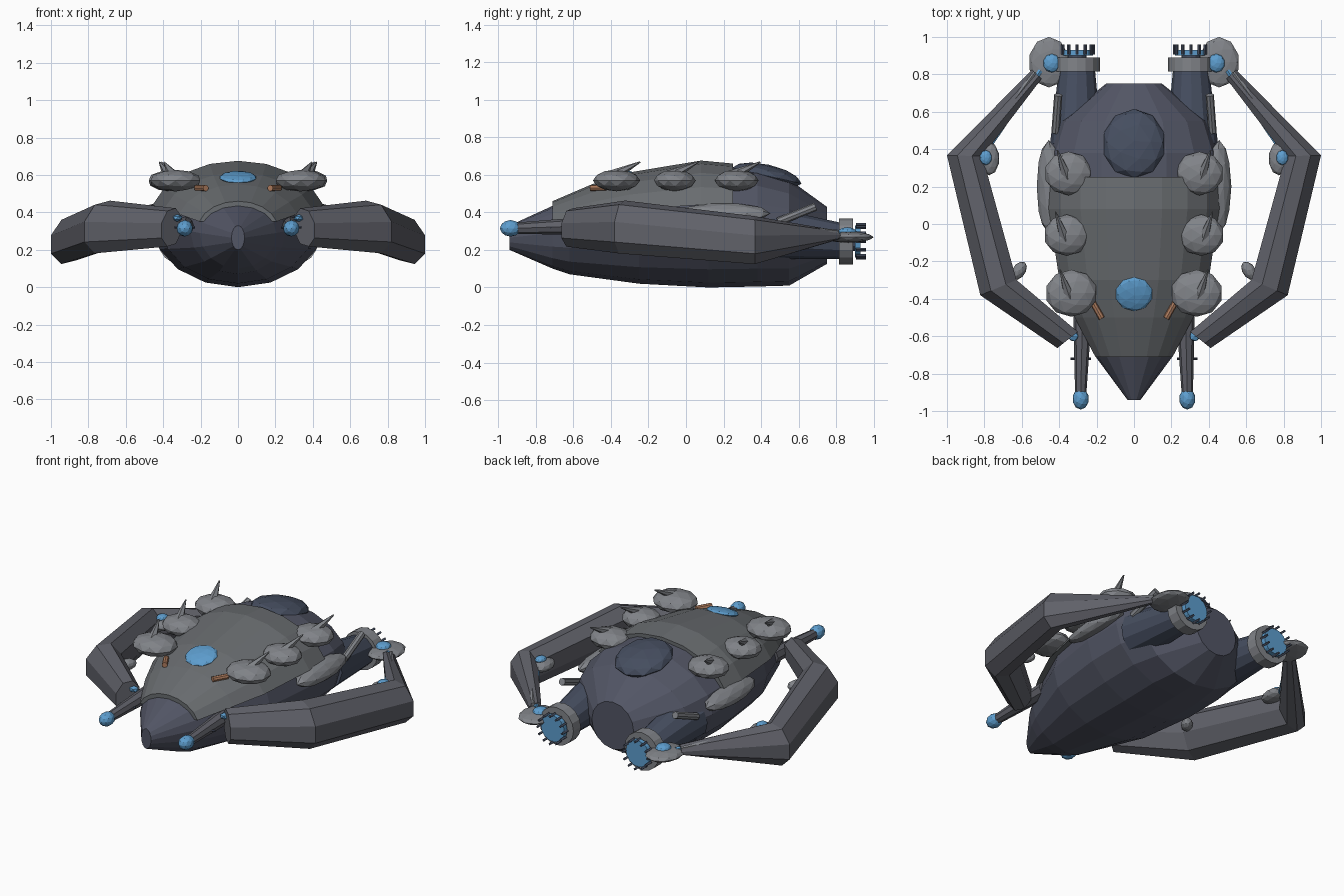
import bpy, bmesh
from math import sin, cos, pi, radians
from mathutils import Vector, Matrix

if "Cube" in bpy.data.objects:
    bpy.data.objects.remove(bpy.data.objects["Cube"])


def material(name, r, g, b):
    m = bpy.data.materials.new(name)
    m.diffuse_color = (r, g, b, 1)
    m.use_nodes = True
    m.node_tree.nodes["Principled BSDF"].inputs["Base Color"].default_value = m.diffuse_color
    return m


HULL = material("slate", .085, .092, .13)
SHELL = material("shell_grey", .14, .15, .16)
ARM = material("arm_grey", .115, .118, .14)
POD = material("pod_grey", .22, .23, .25)
DARK = material("dark_blue", .06, .075, .115)
BLUE = material("glow_blue", .11, .34, .62)
COPPER = material("copper", .42, .2, .11)


def finish(name, bm, mat):
    bmesh.ops.recalc_face_normals(bm, faces=bm.faces)
    me = bpy.data.meshes.new(name)
    bm.to_mesh(me)
    bm.free()
    me.materials.append(mat)
    ob = bpy.data.objects.new(name, me)
    bpy.context.collection.objects.link(ob)
    return ob


def loft(name, rings, mat):
    """Skin a list of equal-length closed rings and cap both ends."""
    bm = bmesh.new()
    vs = [[bm.verts.new(p) for p in r] for r in rings]
    n = len(vs[0])
    for a, b in zip(vs, vs[1:]):
        for i in range(n):
            j = (i + 1) % n
            bm.faces.new((a[i], a[j], b[j], b[i]))
    bm.faces.new(vs[0])
    bm.faces.new(vs[-1])
    return finish(name, bm, mat)


def blob(name, c, r, mat, rot=(0, 0, 0), sub=2):
    bm = bmesh.new()
    bmesh.ops.create_icosphere(bm, subdivisions=sub, radius=1)
    ob = finish(name, bm, mat)
    ob.location, ob.scale, ob.rotation_euler = c, r, rot
    return ob


def bar(name, a, b, r1, r2, mat, sides=8):
    a, b = Vector(a), Vector(b)
    d = b - a
    bm = bmesh.new()
    mtx = Matrix.Translation((a + b) / 2) @ d.to_track_quat('Z', 'Y').to_matrix().to_4x4()
    bmesh.ops.create_cone(bm, cap_ends=True, segments=sides, radius1=r1, radius2=r2,
                          depth=d.length, matrix=mtx)
    return finish(name, bm, mat)


def section(y, hw, bot, mid, top, angles):
    return [(hw * cos(t), y, mid + (top - mid if sin(t) > 0 else mid - bot) * sin(t)) for t in angles]


# hull: y, half width, bottom, middle, top
full = [2 * pi * i / 16 for i in range(16)]
hull = [(-.94, .035, .20, .265, .33), (-.71, .205, .10, .29, .435), (-.62, .255, .07, .30, .475),
        (-.25, .405, .02, .32, .60), (.12, .455, 0, .33, .65), (.38, .455, .005, .33, .63),
        (.55, .40, .01, .32, .575), (.75, .15, .125, .28, .43)]
loft("hull", [section(*s, full) for s in hull], HULL)

# armour shell over the front and middle of the back
arc = [radians(16 + 148 * i / 8) for i in range(9)]
shell = [(-.71, .215, .2, .31, .46), (-.5, .33, .2, .33, .55), (-.3, .415, .2, .34, .613),
         (.08, .475, .2, .35, .676), (.25, .475, .2, .35, .66)]
loft("armour_shell", [section(*s, arc) for s in shell], SHELL)

# dome behind the shell and glowing plate in front
blob("rear_dome", (0, .43, .595), (.17, .19, .06), DARK, (-.22, 0, 0))
blob("front_gem", (0, -.375, .587), (.1, .095, .022), BLUE, (.3, 0, 0))

for s, side in ((1, "right"), (-1, "left")):
    def nm(part):
        return side + "_" + part

    def P(x, y, z):
        return (s * x, y, z)

    # spiked pods on the back
    for i, (x, y, r) in enumerate(((.335, -.37, .14), (.36, -.06, .123), (.35, .27, .13))):
        blob(nm(f"pod_{i}"), P(x, y, .57), (r, r * .9, .058), POD)
        bar(nm(f"pod_spike_{i}"), P(x + .01, y - .02, .595), P(x + .06, y + .125, .668), .032, .004, POD, 6)

    # copper barrels under the front pods
    bar(nm("barrel"), P(.22, -.42, .53), P(.172, -.505, .53), .017, .017, COPPER)

    # flank bulge
    blob(nm("flank_bulge"), P(.455, .2, .395), (.07, .25, .05), POD, (0, s * .5, 0))

    # bent arm: centre, width direction, half width, half height
    rings = []
    for c, d, hw, hh in (((.355, -.62, .32), (.78, -.62), .07, .095),
                         ((.725, -.34, .322), (.92, -.39), .105, .13),
                         ((.905, .365, .252), (1, .03), .095, .118),
                         ((.52, .80, .28), (.73, .68), .035, .022)):
        ring = []
        for i in range(8):
            t = 2 * pi * (i + .5) / 8
            u, v = hw * cos(t) / cos(pi / 8), hh * sin(t) / cos(pi / 8)
            ring.append(P(c[0] + d[0] * u, c[1] + d[1] * u, c[2] + v - .25 * u))
        rings.append(ring)
    loft(nm("arm"), rings, ARM)

    # joint fittings on the inside of the arm
    blob(nm("elbow_cover"), P(.775, .35, .31), (.055, .09, .035), POD)
    blob(nm("elbow_light"), P(.792, .355, .345), (.032, .04, .02), BLUE)
    blob(nm("arm_bump"), P(.615, -.25, .32), (.035, .055, .035), POD, (0, 0, s * .6))
    bar(nm("arm_strut"), P(.77, .42, .30), P(.5, .82, .285), .014, .014, BLUE, 6)
    bar(nm("arm_rail"), P(.79, .46, .325), P(.53, .81, .295), .018, .012, POD, 6)

    # rear claw disc with light
    blob(nm("claw_disc"), P(.455, .865, .268), (.108, .135, .03), POD)
    blob(nm("claw_light"), P(.44, .86, .295), (.046, .05, .026), BLUE)

    # engine: nacelle, ring, glowing disc with teeth
    bar(nm("nacelle"), P(.31, .42, .29), P(.305, .84, .245), .14, .095, DARK, 12)
    bar(nm("engine_ring"), P(.305, .815, .245), P(.305, .89, .245), .122, .122, POD, 16)
    bar(nm("engine_hub"), P(.305, .88, .245), P(.305, .91, .245), .05, .05, DARK, 12)
    bar(nm("engine_glow"), P(.305, .90, .245), P(.305, .93, .245), .085, .085, BLUE, 16)
    for k in range(12):
        t = 2 * pi * k / 12
        x, z = .305 + .088 * cos(t), .245 + .088 * sin(t)
        bar(nm(f"engine_tooth_{k}"), P(x, .905, z), P(x, .96, z), .009, .009, DARK, 4)

    # exhaust pipe on the rear flank
    bar(nm("exhaust_pipe"), P(.42, .49, .35), P(.405, .69, .43), .022, .022, POD)

    # front prod with glowing tip and tiny side pins
    bar(nm("prod"), P(.275, -.48, .33), P(.285, -.91, .315), .05, .03, ARM)
    blob(nm("prod_tip"), P(.285, -.935, .315), (.044, .057, .044), BLUE)
    bar(nm("prod_pin"), P(.23, -.72, .32), P(.34, -.72, .32), .006, .006, DARK, 4)
    blob(nm("prod_light"), P(.325, -.6, .37), (.03, .03, .02), BLUE, sub=1)
